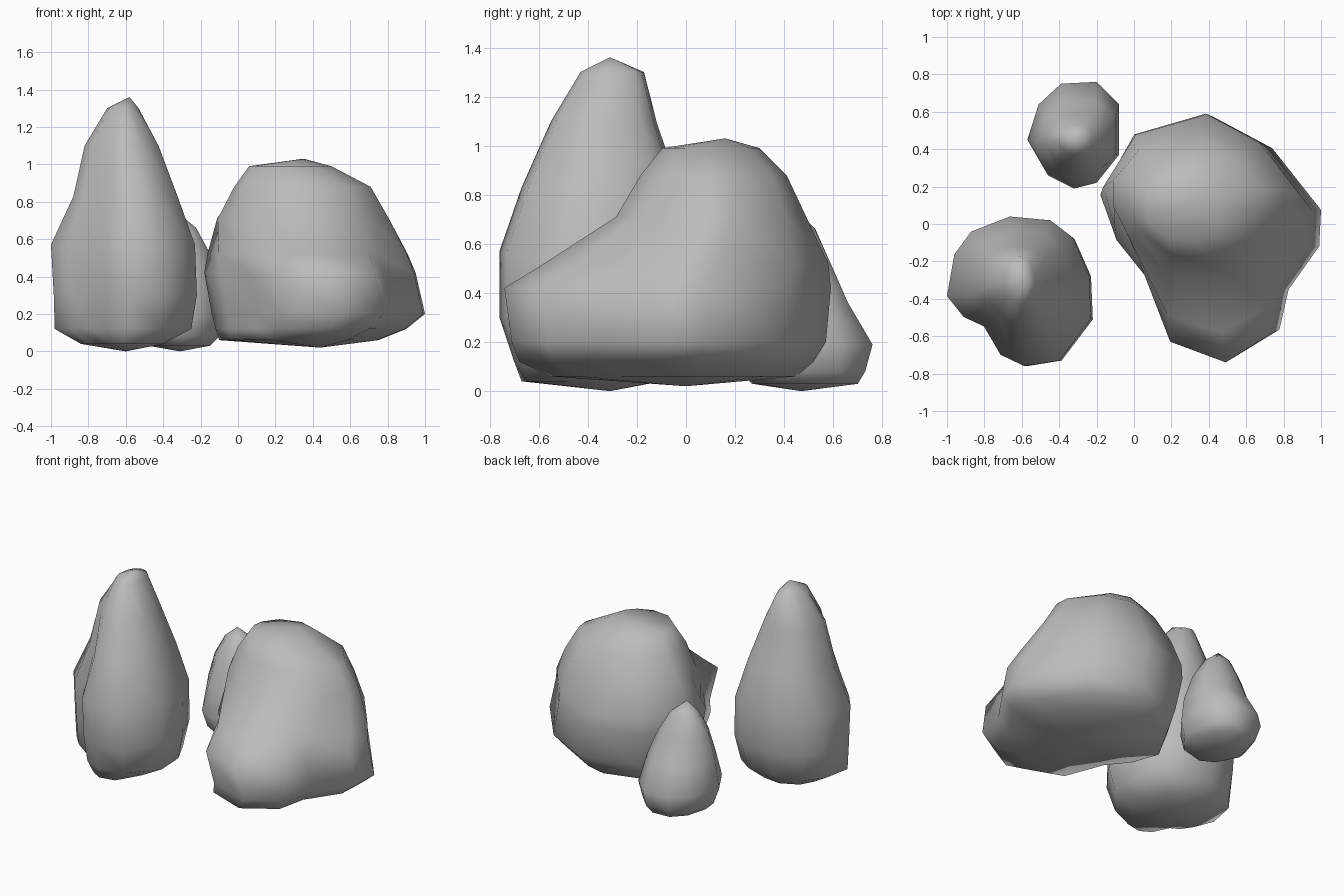
import bpy
import bmesh
import math

if "Cube" in bpy.data.objects:
    bpy.data.objects.remove(bpy.data.objects["Cube"], do_unlink=True)

stone = bpy.data.materials.new("stone_grey")
stone.use_nodes = True
GREY = (0.5, 0.5, 0.5, 1)
stone.diffuse_color = GREY
stone.node_tree.nodes["Principled BSDF"].inputs["Base Color"].default_value = GREY


def unit_outline(points):
    """Scale a plan outline to a unit square centred on the origin."""
    xs, ys = zip(*points)
    w, d = max(xs) - min(xs), max(ys) - min(ys)
    return [((x - min(xs)) / w - 0.5, (y - min(ys)) / d - 0.5) for x, y in points]


def make_rock(name, plan, bottom, levels, top):
    """Loft a plan outline through levels (z, x0, x1, y0, y1, roundness)."""
    bm = bmesh.new()
    outline = unit_outline(plan)
    rings = []
    for z, x0, x1, y0, y1, roundness in levels:
        ring = []
        for u, v in outline:
            a = math.atan2(v, u)
            u += (math.cos(a) / 2 - u) * roundness
            v += (math.sin(a) / 2 - v) * roundness
            ring.append(bm.verts.new(((x0 + x1) / 2 + u * (x1 - x0),
                                      (y0 + y1) / 2 + v * (y1 - y0), z)))
        rings.append(ring)
    n = len(outline)
    low, high = bm.verts.new(bottom), bm.verts.new(top)
    for i in range(n):
        j = (i + 1) % n
        bm.faces.new((low, rings[0][i], rings[0][j]))
        bm.faces.new((high, rings[-1][i], rings[-1][j]))
        for a, b in zip(rings, rings[1:]):
            bm.faces.new((a[i], a[j], b[j], b[i]))
    bmesh.ops.recalc_face_normals(bm, faces=bm.faces)
    for f in bm.faces:
        f.smooth = True
    mesh = bpy.data.meshes.new(name)
    bm.to_mesh(mesh)
    bm.free()
    mesh.materials.append(stone)
    bpy.context.collection.objects.link(bpy.data.objects.new(name, mesh))


# Broad boulder with a low toe pushed out to the front
make_rock("broad_boulder",
          [(-.18, .16), (.01, .48), (.41, .59), (.73, .42), (1, .08), (.99, -.12),
           (.82, -.36), (.77, -.58), (.52, -.73), (.21, -.62), (.07, -.27), (-.09, -.08)],
          (.44, 0, .02),
          [(.06, -.1, .75, -.55, .45, 0),
           (.12, -.12, .9, -.68, .52, 0),
           (.2, -.14, 1, -.71, .57, 0),
           (.42, -.18, .95, -.74, .59, 0),
           (.52, -.17, .91, -.58, .58, .2),
           (.71, -.13, .81, -.29, .49, .7),
           (.88, -.02, .71, -.19, .41, 1),
           (.99, .06, .5, -.1, .3, 1)],
          (.35, .16, 1.03))

# Tall pointed boulder
make_rock("tall_boulder",
          [(-1, -.38), (-.96, -.16), (-.87, -.04), (-.66, .04), (-.44, .02), (-.32, -.07),
           (-.23, -.27), (-.22, -.5), (-.39, -.72), (-.58, -.75), (-.71, -.69), (-.8, -.54),
           (-.91, -.49)],
          (-.6, -.31, 0),
          [(.04, -.84, -.4, -.67, -.1, 0),
           (.12, -.98, -.25, -.7, -.02, 0),
           (.3, -.985, -.22, -.76, .03, 0),
           (.57, -1, -.23, -.76, .04, 0),
           (.83, -.88, -.32, -.67, -.03, .2),
           (1.1, -.82, -.42, -.55, -.12, .4),
           (1.3, -.7, -.53, -.43, -.17, .8)],
          (-.58, -.31, 1.36))

# Small pointed stone at the back
make_rock("small_stone",
          [(-.57, .45), (-.51, .64), (-.39, .75), (-.2, .76), (-.08, .64), (-.08, .37),
           (-.2, .22), (-.32, .19), (-.46, .26)],
          (-.31, .47, 0),
          [(.03, -.48, -.15, .27, .7, 0),
           (.08, -.53, -.1, .22, .73, 0),
           (.19, -.57, -.08, .19, .76, 0),
           (.36, -.53, -.1, .24, .66, 0),
           (.53, -.48, -.15, .3, .59, .3),
           (.66, -.41, -.22, .37, .53, .6)],
          (-.32, .45, .74))
